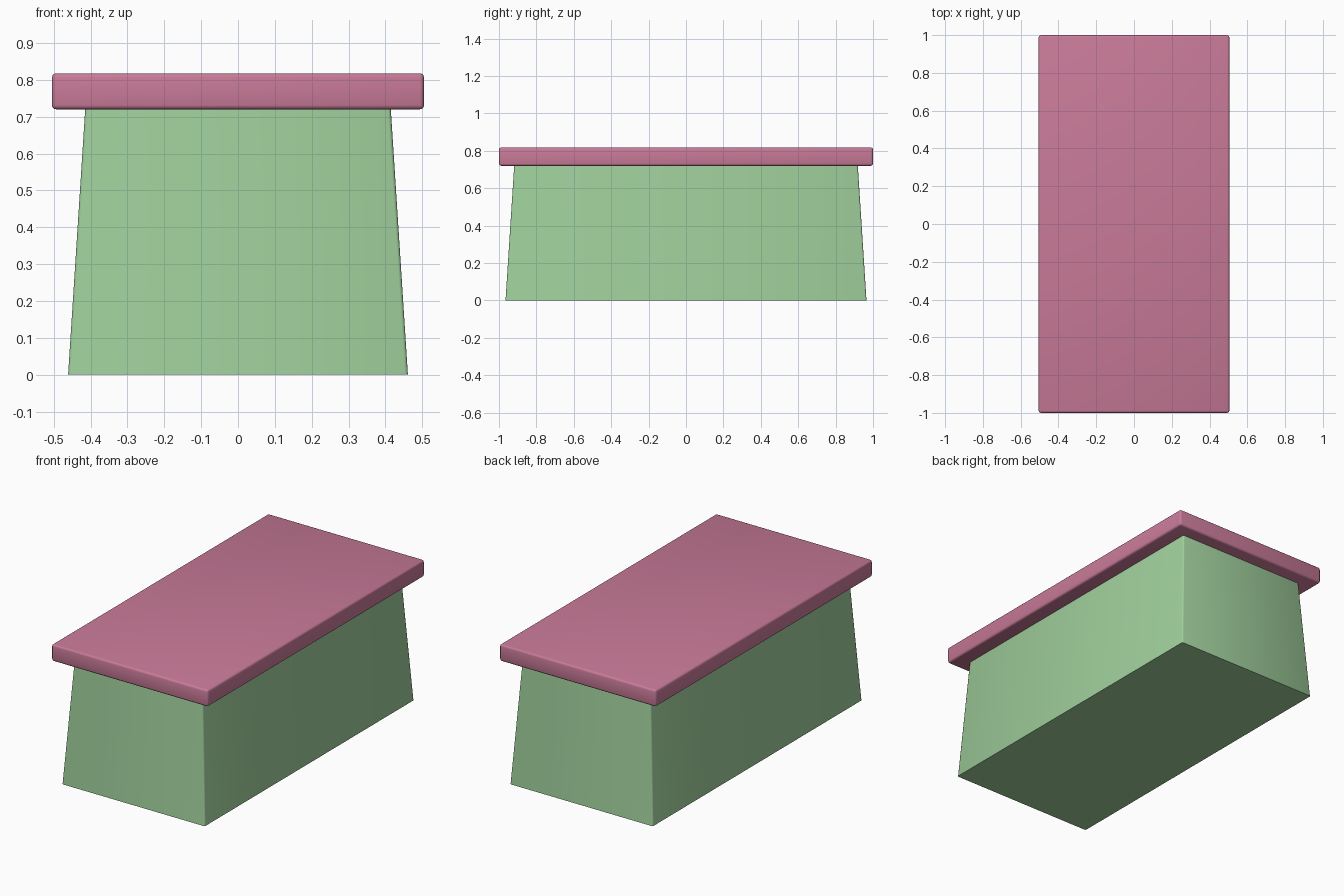
import bpy
import bmesh
import math

if "Cube" in bpy.data.objects:
    bpy.data.objects.remove(bpy.data.objects["Cube"])


def material(name, color):
    mat = bpy.data.materials.new(name)
    mat.diffuse_color = color
    mat.use_nodes = True
    mat.node_tree.nodes["Principled BSDF"].inputs["Base Color"].default_value = mat.diffuse_color
    return mat


def tapered_box(name, bottom, top, z0, z1, mat):
    """Box whose bottom and top half-sizes (x, y) may differ."""
    bm = bmesh.new()
    bmesh.ops.create_cube(bm, size=2)
    for v in bm.verts:
        hx, hy = top if v.co.z > 0 else bottom
        v.co = (v.co.x * hx, v.co.y * hy, z1 if v.co.z > 0 else z0)
    mesh = bpy.data.meshes.new(name)
    bm.to_mesh(mesh)
    bm.free()
    mesh.materials.append(mat)
    obj = bpy.data.objects.new(name, mesh)
    bpy.context.collection.objects.link(obj)
    return obj


def soften(obj, width, segments, vertical_only=False):
    """Round the edges and shade them smoothly."""
    bevel = obj.modifiers.new("Bevel", 'BEVEL')
    bevel.width = width
    bevel.segments = segments
    bevel.limit_method = 'NONE'
    if vertical_only:
        attr = obj.data.attributes.new("bevel_weight_edge", 'FLOAT', 'EDGE')
        verts = obj.data.vertices
        for e in obj.data.edges:
            a, b = (verts[i].co.z for i in e.vertices)
            attr.data[e.index].value = 1.0 if abs(a - b) > 0.1 else 0.0
        bevel.limit_method = 'WEIGHT'
    bpy.ops.object.select_all(action='DESELECT')
    obj.select_set(True)
    bpy.context.view_layer.objects.active = obj
    bpy.ops.object.modifier_apply(modifier=bevel.name)
    bpy.ops.object.shade_smooth_by_angle(angle=math.radians(50))


green = material("green", (0.35, 0.62, 0.33, 1))
pink = material("pink", (0.58, 0.195, 0.314, 1))

# Tapered body, wider at the ground
body = tapered_box("body", (0.461, 0.965), (0.414, 0.918), 0.0, 0.73, green)
soften(body, 0.008, 2, vertical_only=True)

# Overhanging slab lid with rounded edges
lid = tapered_box("lid", (0.505, 1.0), (0.505, 1.0), 0.72, 0.818, pink)
soften(lid, 0.012, 3)
